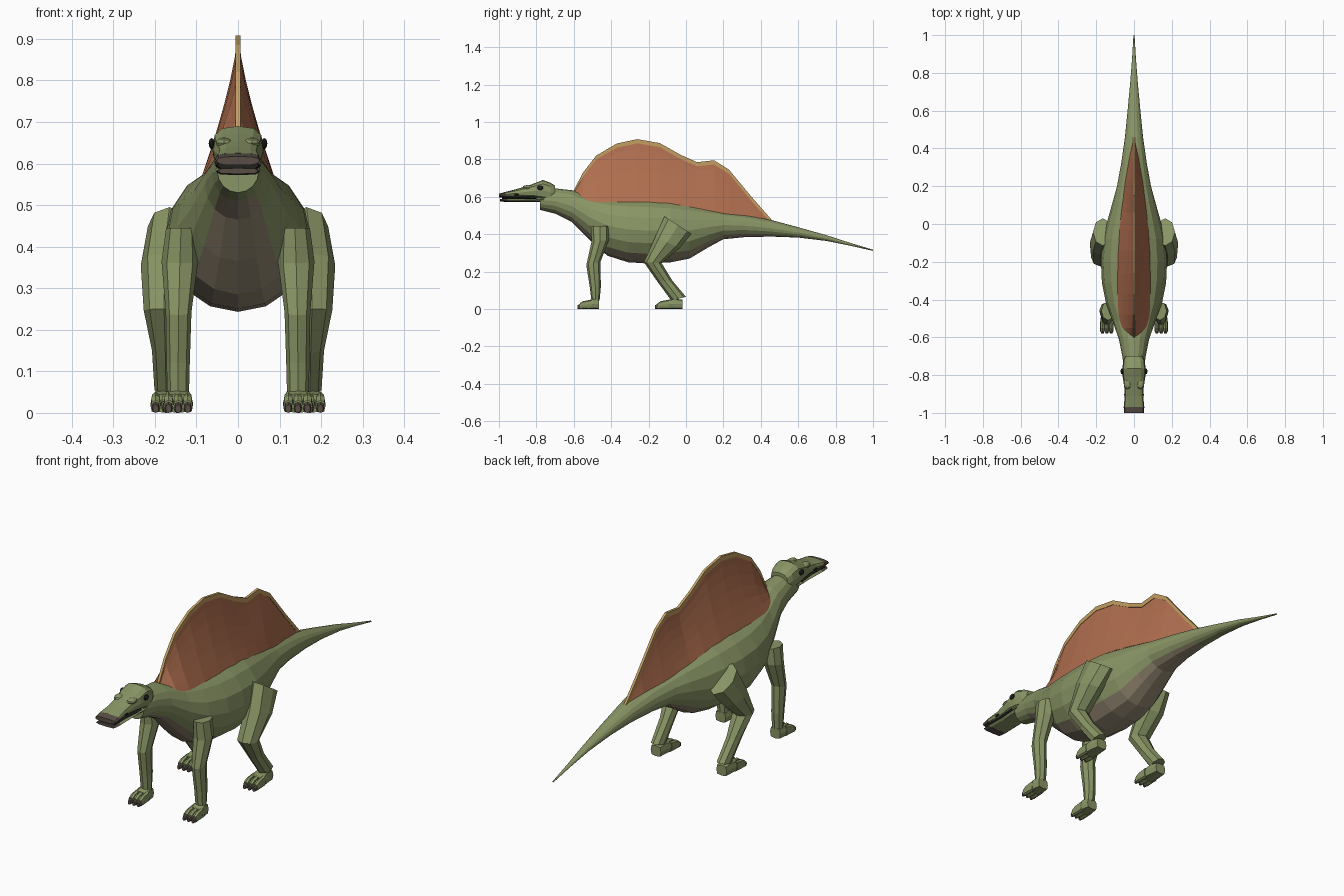
import bpy, bmesh, math
from mathutils import Vector

if "Cube" in bpy.data.objects:
    bpy.data.objects.remove(bpy.data.objects["Cube"])


def material(name, rgb):
    m = bpy.data.materials.new(name)
    m.diffuse_color = (*rgb, 1)
    m.use_nodes = True
    m.node_tree.nodes["Principled BSDF"].inputs["Base Color"].default_value = m.diffuse_color
    return m


GREEN = material("green_skin", (0.25, 0.30, 0.13))
TAN = material("belly_skin", (0.30, 0.25, 0.17))
RUST = material("sail_skin", (0.44, 0.16, 0.08))
GOLD = material("sail_edge", (0.55, 0.34, 0.12))
BROWN = material("horn", (0.10, 0.075, 0.06))
DARK = material("dark", (0.015, 0.015, 0.012))


def skin(name, rings, mats, pick=None, mirror=False):
    """Join closed rings of points into a capped, flat shaded mesh."""
    bm = bmesh.new()
    vs = [[bm.verts.new(p) for p in r] for r in rings]
    n = len(vs[0])
    for j in range(len(vs) - 1):
        for i in range(n):
            k = (i + 1) % n
            f = bm.faces.new((vs[j][i], vs[j][k], vs[j + 1][k], vs[j + 1][i]))
            f.material_index = pick(i, j) if pick else 0
    bm.faces.new(vs[0])
    bm.faces.new(vs[-1])
    bmesh.ops.recalc_face_normals(bm, faces=bm.faces)
    me = bpy.data.meshes.new(name)
    bm.to_mesh(me)
    bm.free()
    for m in mats:
        me.materials.append(m)
    ob = bpy.data.objects.new(name, me)
    bpy.context.collection.objects.link(ob)
    if mirror:
        ob.modifiers.new("mirror", 'MIRROR')
    return ob


def ring(cx, hx, top, bottom, n=8, p=1.0):
    """Oval whose side-view ends are the (y, z) points top and bottom."""
    a, b = Vector((cx, *top)), Vector((cx, *bottom))
    pts = []
    for i in range(n):
        t = 2 * math.pi * i / n
        s, c = math.sin(t), math.cos(t)
        s = math.copysign(abs(s) ** p, s) if abs(s) > 1e-6 else 0
        c = math.copysign(abs(c) ** p, c) if abs(c) > 1e-6 else 0
        pts.append((a + b) / 2 + Vector((hx * s, 0, 0)) + (a - b) / 2 * c)
    return pts


def upright(rows, cx=0, n=8, p=1.0):
    return [ring(cx, hx, (y, zt), (y, zb), n, p) for y, zt, zb, hx in rows]


def ball(name, loc, size, mat, mirror=True):
    bm = bmesh.new()
    bmesh.ops.create_uvsphere(bm, u_segments=10, v_segments=6, radius=1)
    for v in bm.verts:
        v.co = Vector([a + b * s for a, b, s in zip(loc, v.co, size)])
    me = bpy.data.meshes.new(name)
    bm.to_mesh(me)
    bm.free()
    me.materials.append(mat)
    ob = bpy.data.objects.new(name, me)
    bpy.context.collection.objects.link(ob)
    if mirror:
        ob.modifiers.new("mirror", 'MIRROR')


# Body, neck and tail: y, top z, bottom z, half width
body = [(-.78, .635, .53, .05), (-.70, .645, .51, .062), (-.61, .635, .465, .08),
        (-.51, .61, .365, .115), (-.42, .605, .285, .148), (-.31, .60, .25, .17),
        (-.20, .597, .243, .175), (-.08, .588, .25, .165), (.02, .57, .27, .14),
        (.12, .545, .33, .112), (.20, .525, .373, .09), (.32, .505, .385, .068),
        (.46, .475, .387, .048), (.60, .437, .382, .034), (.75, .395, .364, .02),
        (.88, .353, .338, .01), (1.0, .317, .311, .003)]
skin("body", upright(body, n=16), [GREEN, TAN],
     lambda i, j: 1 if 6 <= i <= 9 and 1 <= j <= 11 else 0)

# Sail: y, top z, base z, base half width
sail = [(-.60, .635, .60, .04), (-.55, .73, .585, .066), (-.48, .82, .57, .082),
        (-.37, .885, .57, .085), (-.26, .908, .57, .085), (-.14, .887, .565, .082),
        (-.03, .825, .555, .075), (.06, .785, .535, .066), (.15, .795, .515, .055),
        (.23, .745, .50, .045), (.35, .60, .485, .025), (.46, .475, .455, .005)]
steps = [0, .17, .34, .52, .7, .86, 1]
rings = []
for y, zt, zb, w in sail:
    half = [(w * (1 - t) ** 1.35 + .002, y, zb + (zt - .008 - zb) * t) for t in steps]
    rings.append(half + [(-x, a, b) for x, a, b in reversed(half)])
skin("sail", rings, [RUST])
skin("sail_edge", [[(s * .006, y, z) for s, z in
     ((1, zt - .022), (1, zt), (-1, zt), (-1, zt - .022))] for y, zt, zb, w in sail], [GOLD])

# Head: skull, snout tip and lower jaw
skin("head", upright([(-.70, .66, .575, .045), (-.725, .675, .575, .057), (-.765, .69, .578, .062),
     (-.81, .672, .59, .06), (-.86, .655, .595, .052), (-.91, .64, .598, .048),
     (-.97, .625, .598, .054)], n=12, p=.7), [GREEN])
skin("snout_tip", upright([(-.965, .626, .597, .055), (-1.0, .617, .596, .052)],
     n=12, p=.7), [BROWN])
skin("mouth", upright([(-.80, .604, .585, .056), (-.90, .606, .585, .047),
     (-.985, .606, .585, .05)], p=.6), [DARK])
skin("lower_jaw", upright([(-.76, .60, .572, .054), (-.86, .591, .572, .05),
     (-.96, .589, .573, .052)], p=.6), [GREEN])
skin("jaw_tip", upright([(-.955, .59, .572, .053), (-.995, .589, .575, .05)], p=.6), [BROWN])
ball("eye", (.063, -.78, .648), (.008, .016, .013), DARK)
ball("brow", (.034, -.845, .65), (.02, .03, .013), GREEN)
ball("nostril", (.046, -.905, .612), (.006, .012, .006), DARK)

# Legs as rings: centre x, half width, front (y, z), back (y, z)
legs = {
    "front_leg": [(.137, .036, (-.51, .445), (-.41, .445)), (.14, .044, (-.505, .36), (-.412, .37)),
                  (.143, .031, (-.533, .235), (-.458, .25)), (.144, .028, (-.515, .12), (-.455, .12)),
                  (.144, .026, (-.505, .04), (-.462, .045))],
    "hind_leg": [(.165, .052, (-.115, .495), (.03, .402)), (.178, .056, (-.165, .385), (-.035, .325)),
                 (.178, .049, (-.225, .25), (-.13, .245)), (.175, .032, (-.152, .145), (-.075, .155)),
                 (.173, .028, (-.078, .045), (.0, .065))],
}
for name, rows in legs.items():
    skin(name, [ring(*r) for r in rows], [GREEN], mirror=True)

# Feet with three clawed toes each: centre x, heel y, toe y, toe spread
for name, cx, heel, tip, gap in (("front", .144, -.465, -.58, .023),
                                 ("hind", .173, -.02, -.165, .025)):
    mid = tip + .055
    skin(name + "_foot", upright([(heel, .05, 0, .027), ((heel + mid) / 2, .056, 0, .032),
         (mid, .046, 0, .036)], cx, p=.5), [GREEN], mirror=True)
    for k in (-1, 0, 1):
        x = cx + k * gap
        skin(f"{name}_toe_{k + 2}", upright([(mid + .02, .05, 0, .011), (tip + .03, .042, 0, .0125),
             (tip + .012, .03, 0, .012)], x, p=.7), [GREEN], mirror=True)
        skin(f"{name}_claw_{k + 2}", upright([(tip + .016, .028, 0, .0105), (tip, .02, 0, .007)],
             x, p=.8), [BROWN], mirror=True)
